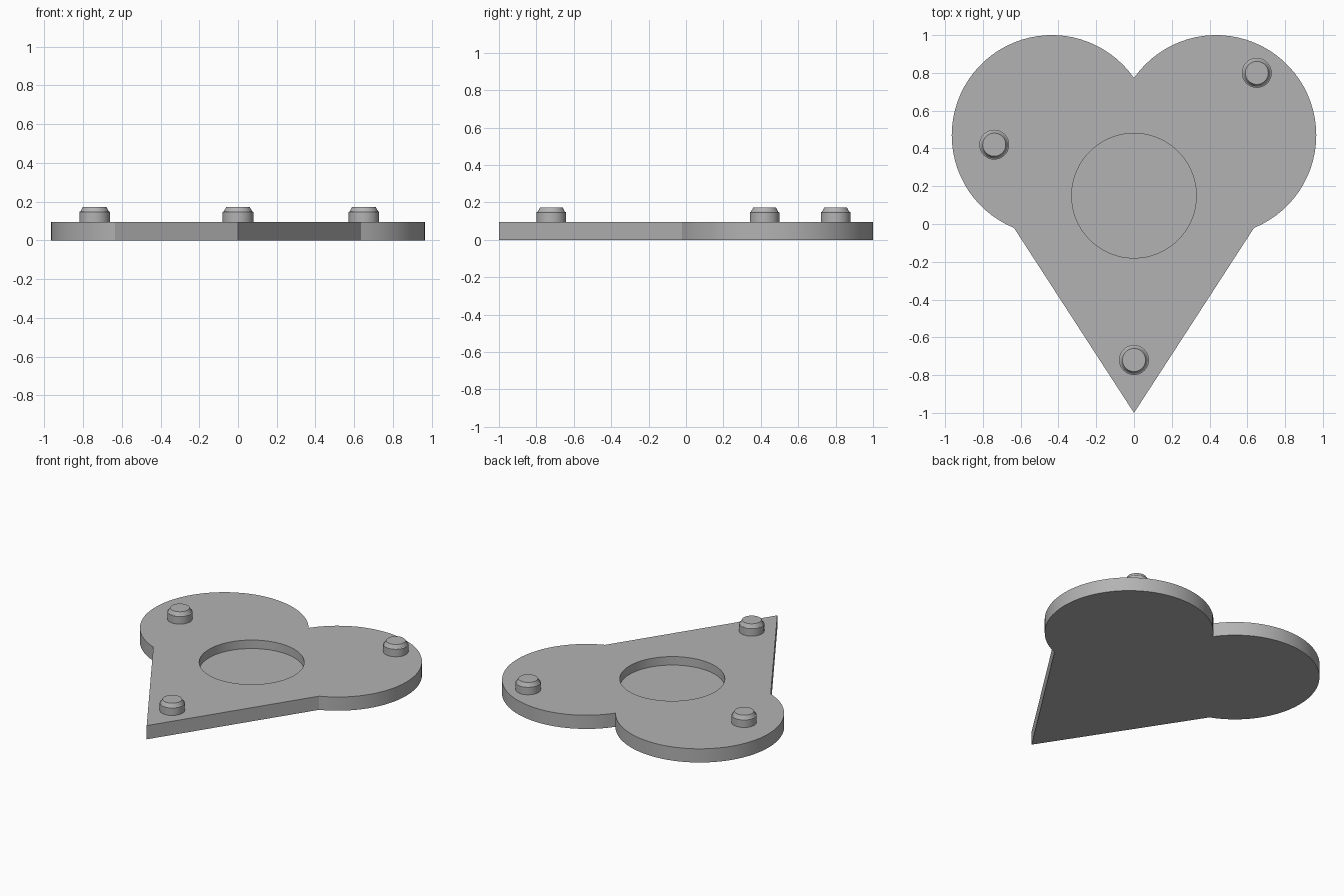
import bpy, bmesh, math

if "Cube" in bpy.data.objects:
    bpy.data.objects.remove(bpy.data.objects["Cube"])

grey = bpy.data.materials.new("plain grey")
grey.diffuse_color = (0.45, 0.45, 0.45, 1)
grey.use_nodes = True
grey.node_tree.nodes["Principled BSDF"].inputs["Base Color"].default_value = grey.diffuse_color

PLATE_TOP, FLOOR = 0.095, 0.036
LOBE_X, LOBE_Y, LOBE_R = 0.435, 0.47, 0.53


def finish(name, bm):
    bmesh.ops.recalc_face_normals(bm, faces=bm.faces)
    mesh = bpy.data.meshes.new(name)
    bm.to_mesh(mesh)
    bm.free()
    obj = bpy.data.objects.new(name, mesh)
    bpy.context.collection.objects.link(obj)
    mesh.materials.append(grey)
    bpy.ops.object.select_all(action='DESELECT')
    obj.select_set(True)
    bpy.context.view_layer.objects.active = obj
    return obj


def smooth():
    bpy.ops.object.shade_smooth_by_angle(angle=math.radians(25))


def prism(name, outline, z0, z1):
    bm = bmesh.new()
    face = bm.faces.new([bm.verts.new((x, y, z0)) for x, y in outline])
    side = bmesh.ops.extrude_face_region(bm, geom=[face])["geom"]
    bmesh.ops.translate(bm, vec=(0, 0, z1 - z0),
                        verts=[v for v in side if isinstance(v, bmesh.types.BMVert)])
    return finish(name, bm)


# Heart plate: right lobe arc from the lower shoulder to the notch, then mirrored
start = math.atan2(-0.02 - LOBE_Y, 0.635 - LOBE_X)
end = math.acos(-LOBE_X / LOBE_R)
N = 44
arc = [(LOBE_X + LOBE_R * math.cos(start + (end - start) * i / N),
        LOBE_Y + LOBE_R * math.sin(start + (end - start) * i / N)) for i in range(N + 1)]
arc[-1] = (0, arc[-1][1])
outline = [(0, -1)] + arc + [(-x, y) for x, y in reversed(arc[:-1])]
plate = prism("heart_plate", outline, 0, PLATE_TOP)

# Round recess cut into the plate
circle = [(0.33 * math.cos(math.tau * i / 64), 0.15 + 0.33 * math.sin(math.tau * i / 64))
          for i in range(64)]
cutter = prism("recess_cutter", circle, FLOOR, 0.3)
cutter.hide_render = True
cutter.hide_set(True)
cut = plate.modifiers.new("recess", 'BOOLEAN')
cut.operation, cut.solver, cut.object = 'DIFFERENCE', 'EXACT', cutter
bpy.context.view_layer.objects.active = plate
plate.select_set(True)
bpy.ops.object.modifier_apply(modifier=cut.name)
bpy.data.objects.remove(cutter)
smooth()


# Pegs: turned profile with a small step and a tapered cap
PEG = [(0.079, PLATE_TOP - 0.01), (0.079, 0.147), (0.073, 0.150), (0.061, 0.172)]


def peg(name, x, y, n=40):
    bm = bmesh.new()
    rings = [[bm.verts.new((x + r * math.cos(math.tau * i / n),
                            y + r * math.sin(math.tau * i / n), z)) for i in range(n)]
             for r, z in PEG]
    for a, b in zip(rings, rings[1:]):
        for i in range(n):
            j = (i + 1) % n
            bm.faces.new((a[i], a[j], b[j], b[i]))
    bm.faces.new(rings[0])
    bm.faces.new(rings[-1])
    finish(name, bm)
    smooth()


for name, x, y in (("left_peg", -0.74, 0.42), ("right_peg", 0.65, 0.80), ("tip_peg", 0, -0.72)):
    peg(name, x, y)
